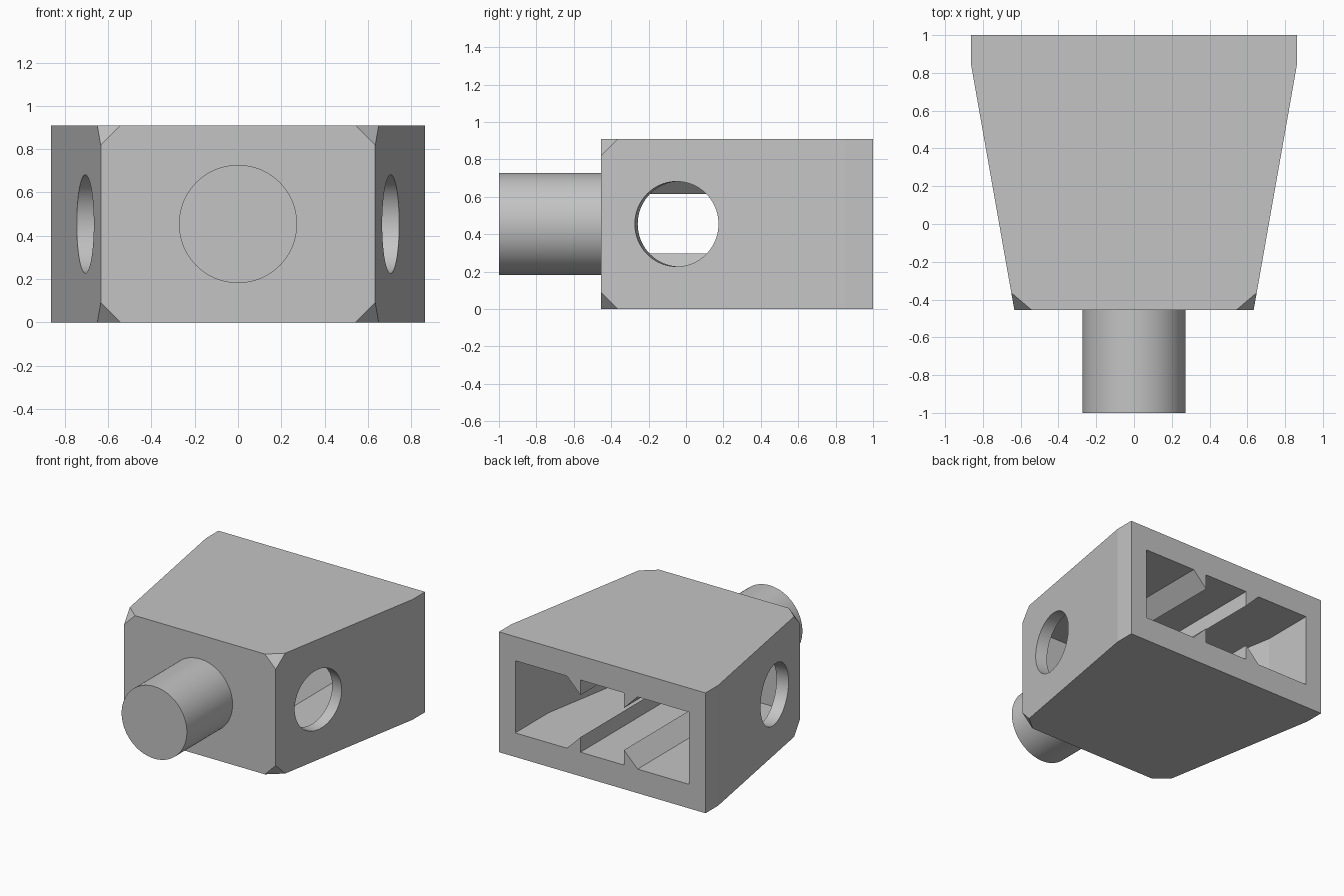
import bpy, bmesh, math
from mathutils import Matrix, Vector

if "Cube" in bpy.data.objects:
    bpy.data.objects.remove(bpy.data.objects["Cube"])

U = 1 / 11                      # one design unit
TAPER = math.radians(10)
HALF_W, HEIGHT = 9.5 * U, 10 * U
BACK, BEND, FRONT = 1.0, 0.85, -5 * U
MID_Z = HEIGHT / 2

grey = bpy.data.materials.new("light_grey")
grey.use_nodes = True
grey.diffuse_color = (0.55, 0.55, 0.55, 1)
grey.node_tree.nodes["Principled BSDF"].inputs["Base Color"].default_value = grey.diffuse_color


def wall_x(y):
    """Half width of the body at depth y."""
    return HALF_W - max(0, BEND - y) * math.tan(TAPER)


def add_object(name, bm):
    bmesh.ops.recalc_face_normals(bm, faces=bm.faces)
    mesh = bpy.data.meshes.new(name)
    bm.to_mesh(mesh)
    bm.free()
    mesh.materials.append(grey)
    ob = bpy.data.objects.new(name, mesh)
    bpy.context.collection.objects.link(ob)
    return ob


def prism(name, points, move):
    """Extrude a closed polygon by a vector."""
    bm = bmesh.new()
    face = bm.faces.new([bm.verts.new(p) for p in points])
    new = bmesh.ops.extrude_face_region(bm, geom=[face])["geom"]
    bmesh.ops.translate(bm, vec=Vector(move),
                        verts=[g for g in new if isinstance(g, bmesh.types.BMVert)])
    return add_object(name, bm)


def cylinder(name, radius, length, matrix):
    bm = bmesh.new()
    bmesh.ops.create_cone(bm, cap_ends=True, segments=96, radius1=radius,
                          radius2=radius, depth=length, matrix=matrix)
    return add_object(name, bm)


def boolean(ob, cutter, operation):
    cutter.hide_render = True
    mod = ob.modifiers.new("cut", "BOOLEAN")
    mod.operation, mod.object, mod.solver = operation, cutter, "EXACT"
    bpy.context.view_layer.objects.active = ob
    bpy.ops.object.modifier_apply(modifier=mod.name)
    bpy.data.objects.remove(cutter)


def smooth(ob):
    bpy.ops.object.select_all(action="DESELECT")
    ob.select_set(True)
    bpy.context.view_layer.objects.active = ob
    bpy.ops.object.shade_smooth_by_angle(angle=math.radians(8))


# Tapered body with the four front corners clipped
bm = bmesh.new()
for s in (-1, 1):
    for z, inward in ((0, U), (HEIGHT, -U)):
        for p in ((HALF_W, BACK, z), (HALF_W, BEND, z),
                  (wall_x(FRONT + U), FRONT + U, z),
                  (wall_x(FRONT), FRONT, z + inward),
                  (wall_x(FRONT) - U, FRONT, z)):
            bm.verts.new((s * p[0], p[1], p[2]))
bmesh.ops.convex_hull(bm, input=bm.verts)
bmesh.ops.dissolve_limit(bm, angle_limit=0.01, verts=bm.verts, edges=bm.edges)
body = add_object("body", bm)

# Cavity section: rectangle notched by four triangular guide ribs
side, half_h, rib = 8 * U, 3 * U, 1.25 * U
top = [(side, half_h), (2 * U + rib, half_h), (2 * U, half_h - rib), (2 * U, half_h)]
top += [(-x, z) for x, z in reversed(top)]
section = top + [(x, -z) for x, z in reversed(top)]
cavity_front = FRONT + U
cavity = prism("cavity", [(x, cavity_front, MID_Z + z) for x, z in section],
               (0, BACK + 0.1 - cavity_front, 0))

# Plan shape that narrows the cavity parallel to the outer walls
gap = U / math.cos(TAPER)
near = cavity_front - 0.1
right = [(wall_x(near) - gap, near), (HALF_W - gap, BEND), (HALF_W - gap, BACK + 0.2)]
plan = right + [(-x, y) for x, y in reversed(right)]
plan_tool = prism("plan_tool", [(x, y, 0) for x, y in plan], (0, 0, HEIGHT))
boolean(cavity, plan_tool, "INTERSECT")
boolean(body, cavity, "DIFFERENCE")

# Round holes drilled square to each slanted wall
for s in (-1, 1):
    axis = Vector((s * math.cos(TAPER), -math.sin(TAPER), 0))
    place = Matrix.Translation((s * wall_x(-0.05), -0.05, MID_Z))
    turn = axis.to_track_quat("Z", "Y").to_matrix().to_4x4()
    boolean(body, cylinder("hole_tool", 2.5 * U, 0.4, place @ turn), "DIFFERENCE")
smooth(body)

# Front peg, slightly sunk into the front wall
sunk = 0.04
length = FRONT + 1 + sunk
peg = cylinder("peg", 3 * U, length,
               Matrix.Translation((0, -1 + length / 2, MID_Z))
               @ Matrix.Rotation(math.pi / 2, 4, "X"))
smooth(peg)
